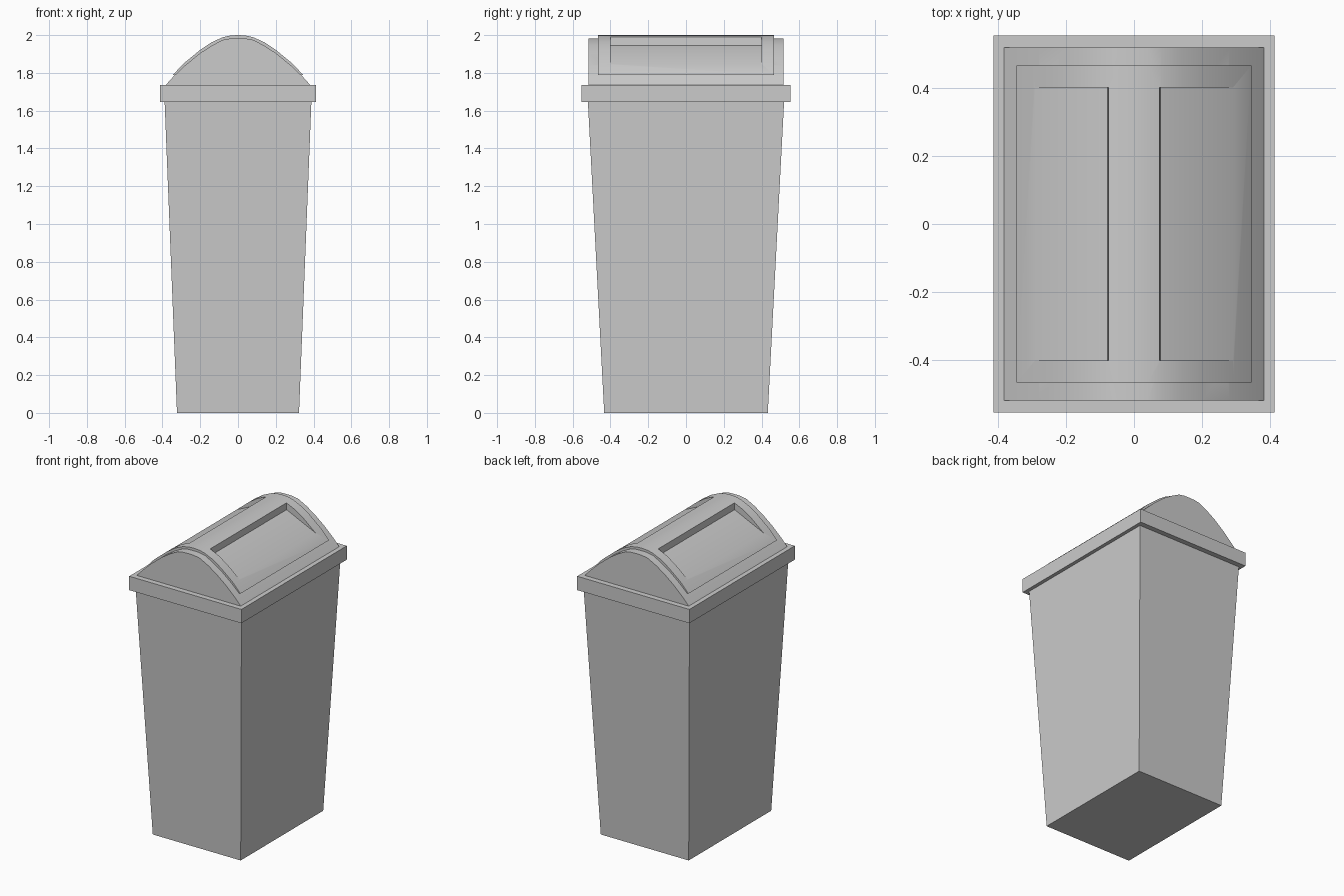
import bpy, bmesh

old = bpy.data.objects.get("Cube")
if old:
    bpy.data.objects.remove(old, do_unlink=True)

GREY = (0.6, 0.6, 0.6, 1)
mat = bpy.data.materials.new("light grey plastic")
mat.use_nodes = True
mat.diffuse_color = GREY
bsdf = next(n for n in mat.node_tree.nodes if n.type == 'BSDF_PRINCIPLED')
bsdf.inputs["Base Color"].default_value = GREY


def loft(name, rings):
    """Closed solid through rings that share the same point count."""
    bm = bmesh.new()
    loops = [[bm.verts.new(p) for p in ring] for ring in rings]
    n = len(loops[0])
    for a, b in zip(loops, loops[1:]):
        for i in range(n):
            j = (i + 1) % n
            bm.faces.new((a[i], a[j], b[j], b[i]))
    bm.faces.new(loops[0])
    bm.faces.new(loops[-1])
    bmesh.ops.recalc_face_normals(bm, faces=bm.faces)
    mesh = bpy.data.meshes.new(name)
    bm.to_mesh(mesh)
    bm.free()
    mesh.materials.append(mat)
    obj = bpy.data.objects.new(name, mesh)
    bpy.context.collection.objects.link(obj)
    return obj


def rect(x, y, z):
    return [(-x, -y, z), (x, -y, z), (x, y, z), (-x, y, z)]


def prism(name, profile, y, dz=0):
    """Extrude an x-z profile along y."""
    return loft(name, [[(x, s * y, z + dz) for x, z in profile] for s in (-1, 1)])


def mirrored(half):
    """Complete a half profile that ends on the centre line."""
    return half + [(-x, z) for x, z in reversed(half[:-1])]


def activate(obj):
    bpy.ops.object.select_all(action='DESELECT')
    obj.select_set(True)
    bpy.context.view_layer.objects.active = obj


def cut_recesses(obj, y, dz):
    """Sink a sloping hand panel into both sides."""
    for s in (-1, 1):
        profile = [(s * x, z) for x, z in
                   [(0.07, 2.1), (0.077, 1.946), (0.45, 1.774), (0.45, 2.1)]]
        cutter = prism("recess_cutter", profile, y, dz)
        cutter.hide_render = True
        mod = obj.modifiers.new("recess", 'BOOLEAN')
        mod.operation = 'DIFFERENCE'
        mod.solver = 'EXACT'
        mod.object = cutter
        activate(obj)
        bpy.ops.object.modifier_apply(modifier=mod.name)
        bpy.data.objects.remove(cutter, do_unlink=True)


# Tapered bin and the collar around its mouth
loft("bin_body", [rect(0.323, 0.433, 0), rect(0.389, 0.52, 1.66)])
loft("lid_rim", [rect(0.412, 0.553, 1.645), rect(0.412, 0.553, 1.737)])

# Arched lid
dome = prism("lid_dome", mirrored([
    (0.388, 1.73), (0.34, 1.783), (0.28, 1.84), (0.2, 1.905),
    (0.14, 1.944), (0.08, 1.975), (0.04, 1.982), (0, 1.983)]), 0.517)

# Swinging flap over the arch
flap = prism("swing_flap", mirrored([
    (0.344, 1.79), (0.29, 1.848), (0.2, 1.922), (0.14, 1.962),
    (0.08, 1.989), (0.04, 1.998), (0, 2.0)]), 0.465)

# The arch is cleared a little wider so that only the flap panel shows
cut_recesses(dome, 0.41, -0.01)
cut_recesses(flap, 0.4, 0)

for part in (dome, flap):
    activate(part)
    bpy.ops.object.shade_smooth_by_angle(angle=0.5)
